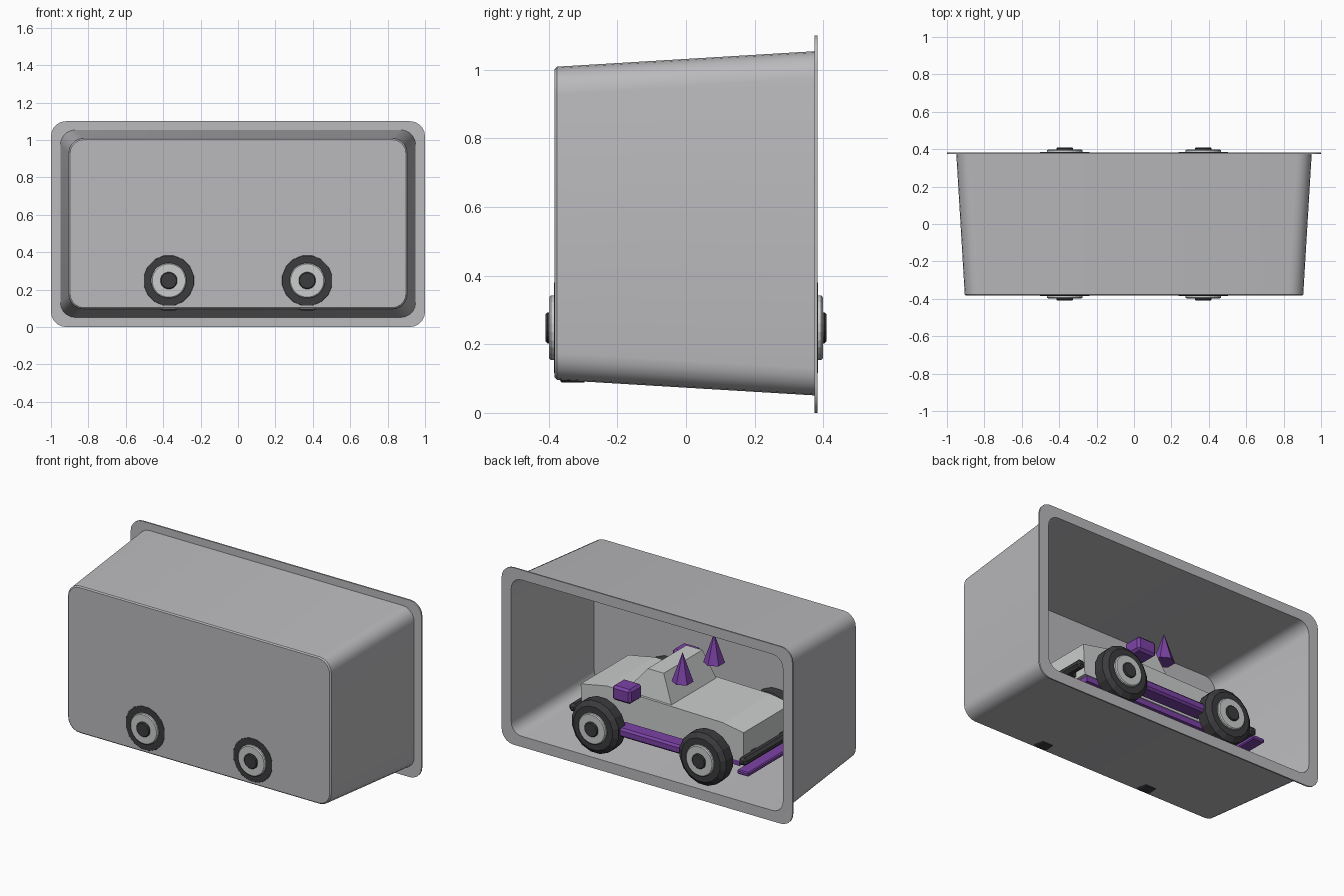
import bpy, bmesh, math
from mathutils import Vector

if "Cube" in bpy.data.objects:
    bpy.data.objects.remove(bpy.data.objects["Cube"])


def material(name, rgb):
    m = bpy.data.materials.new(name)
    m.diffuse_color = (*rgb, 1)
    m.use_nodes = True
    m.node_tree.nodes["Principled BSDF"].inputs["Base Color"].default_value = m.diffuse_color
    return m


TRAY = material("tray grey", (0.49, 0.49, 0.51))
BODY = material("light grey", (0.60, 0.61, 0.61))
DARK = material("rubber black", (0.045, 0.045, 0.05))
PURPLE = material("purple", (0.20, 0.055, 0.38))


def finish(bm, name, mat, smooth=None):
    bmesh.ops.recalc_face_normals(bm, faces=bm.faces)
    me = bpy.data.meshes.new(name)
    bm.to_mesh(me)
    bm.free()
    ob = bpy.data.objects.new(name, me)
    bpy.context.collection.objects.link(ob)
    me.materials.append(mat)
    if smooth:
        bpy.ops.object.select_all(action='DESELECT')
        ob.select_set(True)
        bpy.context.view_layer.objects.active = ob
        bpy.ops.object.shade_smooth_by_angle(angle=math.radians(smooth))
    return ob


def skin(bm, loops, cap_first=False, cap_last=False):
    """Join equal-length closed loops with quads."""
    rings = [[bm.verts.new(p) for p in lp] for lp in loops]
    n = len(rings[0])
    for a, b in zip(rings, rings[1:]):
        for i in range(n):
            j = (i + 1) % n
            bm.faces.new((a[i], a[j], b[j], b[i]))
    if cap_first:
        bm.faces.new(rings[0])
    if cap_last:
        bm.faces.new(rings[-1])


def rounded_loop(y, half_w, z0, z1, r, seg=5):
    """Rounded rectangle in the xz plane."""
    pts = []
    for k, (sx, cz) in enumerate(((1, z1 - r), (-1, z1 - r), (-1, z0 + r), (1, z0 + r))):
        for i in range(seg + 1):
            a = math.pi / 2 * (k + i / seg)
            pts.append(Vector((sx * (half_w - r) + r * math.cos(a), y, cz + r * math.sin(a))))
    return pts


def box(name, mat, centre, size, bevel=0.0):
    bm = bmesh.new()
    bmesh.ops.create_cube(bm, size=1)
    for v in bm.verts:
        v.co = Vector(v.co[i] * size[i] + centre[i] for i in range(3))
    if bevel:
        bmesh.ops.bevel(bm, geom=bm.edges[:], offset=bevel, segments=1, affect='EDGES')
    return finish(bm, name, mat)


def lathe(name, mat, x, z, side, profile, n, smooth=None):
    """Revolve (y, radius) points about an axle along y."""
    bm = bmesh.new()
    loops = []
    for y, r in profile:
        loops.append([(x + r * math.cos(2 * math.pi * (i + .5) / n), side * y,
                       z + r * math.sin(2 * math.pi * (i + .5) / n)) for i in range(n)])
    skin(bm, loops, True, True)
    return finish(bm, name, mat, smooth)


# Tapered open tray with a flange round its mouth
bm = bmesh.new()
skin(bm, [
    rounded_loop(-0.383, 0.898, 0.103, 1.002, 0.075),
    rounded_loop(-0.376, 0.905, 0.096, 1.009, 0.08),
    rounded_loop(0.374, 0.95, 0.051, 1.054, 0.08),
    rounded_loop(0.374, 1.0, 0.0, 1.1, 0.08),
    rounded_loop(0.383, 1.0, 0.0, 1.1, 0.08),
    rounded_loop(0.383, 0.934, 0.067, 1.038, 0.07),
    rounded_loop(-0.368, 0.889, 0.112, 0.993, 0.07),
], True, True)
finish(bm, "tray", TRAY, 25)

# Wheels
for x in (-0.37, 0.37):
    for s in (-1, 1):
        lathe("tire", DARK, x, 0.248, s,
              [(0.282, 0.13), (0.297, 0.163), (0.362, 0.163), (0.384, 0.135)], 16)
        lathe("wheel_disc", BODY, x, 0.248, s,
              [(0.30, 0.095), (0.394, 0.095), (0.399, 0.089)], 24)
        lathe("wheel_hub", DARK, x, 0.248, s,
              [(0.39, 0.046), (0.404, 0.046), (0.409, 0.041)], 16)

# Axles
for x in (-0.37, 0.37):
    lathe("axle", DARK, x, 0.248, 1, [(-0.3, 0.03), (0.3, 0.03)], 10)

# Car body: side profile extruded across the width
bm = bmesh.new()
profile = [(-0.56, 0.23), (0.55, 0.23), (0.56, 0.417), (0.38, 0.452),
           (0.0, 0.445), (-0.42, 0.437), (-0.56, 0.412)]
skin(bm, [[(x, y, z) for x, z in profile] for y in (-0.235, 0.235)], True, True)
finish(bm, "car_body", BODY)

# Cabin: tapered block with a short roof
bm = bmesh.new()


def rect(x0, x1, w, z):
    return [(x0, -w, z), (x1, -w, z), (x1, w, z), (x0, w, z)]


skin(bm, [rect(-0.06, 0.28, 0.222, 0.43), rect(0.02, 0.13, 0.19, 0.61)], True, True)
finish(bm, "cabin", BODY)

# Chassis plate and side bars
box("chassis", PURPLE, (0, 0, 0.213), (1.06, 0.46, 0.034))
for s in (-1, 1):
    box("side_bar", PURPLE, (0, s * 0.30, 0.25), (0.50, 0.10, 0.055), 0.012)
    box("side_pod", PURPLE, (0.2, s * 0.295, 0.487), (0.13, 0.12, 0.09), 0.014)

# Bumpers and front splitter
for name, x, w in (("front_bumper", -0.60, 0.62), ("rear_bumper", 0.595, 0.54)):
    box(name, DARK, (x, 0, 0.268), (0.055, w, 0.05), 0.016)
    for s in (-1, 1):
        box(name + "_bracket", DARK, (x * 0.95, s * 0.14, 0.26), (0.08, 0.04, 0.03))
box("front_splitter", PURPLE, (-0.62, 0, 0.212), (0.08, 0.66, 0.026), 0.006)

# Roof spikes
for s in (-1, 1):
    bm = bmesh.new()
    bmesh.ops.create_cone(bm, cap_ends=True, segments=6, radius1=0.062, radius2=0.0, depth=0.18)
    bmesh.ops.translate(bm, verts=bm.verts, vec=(-0.085, s * 0.155, 0.665))
    finish(bm, "spike", PURPLE)
